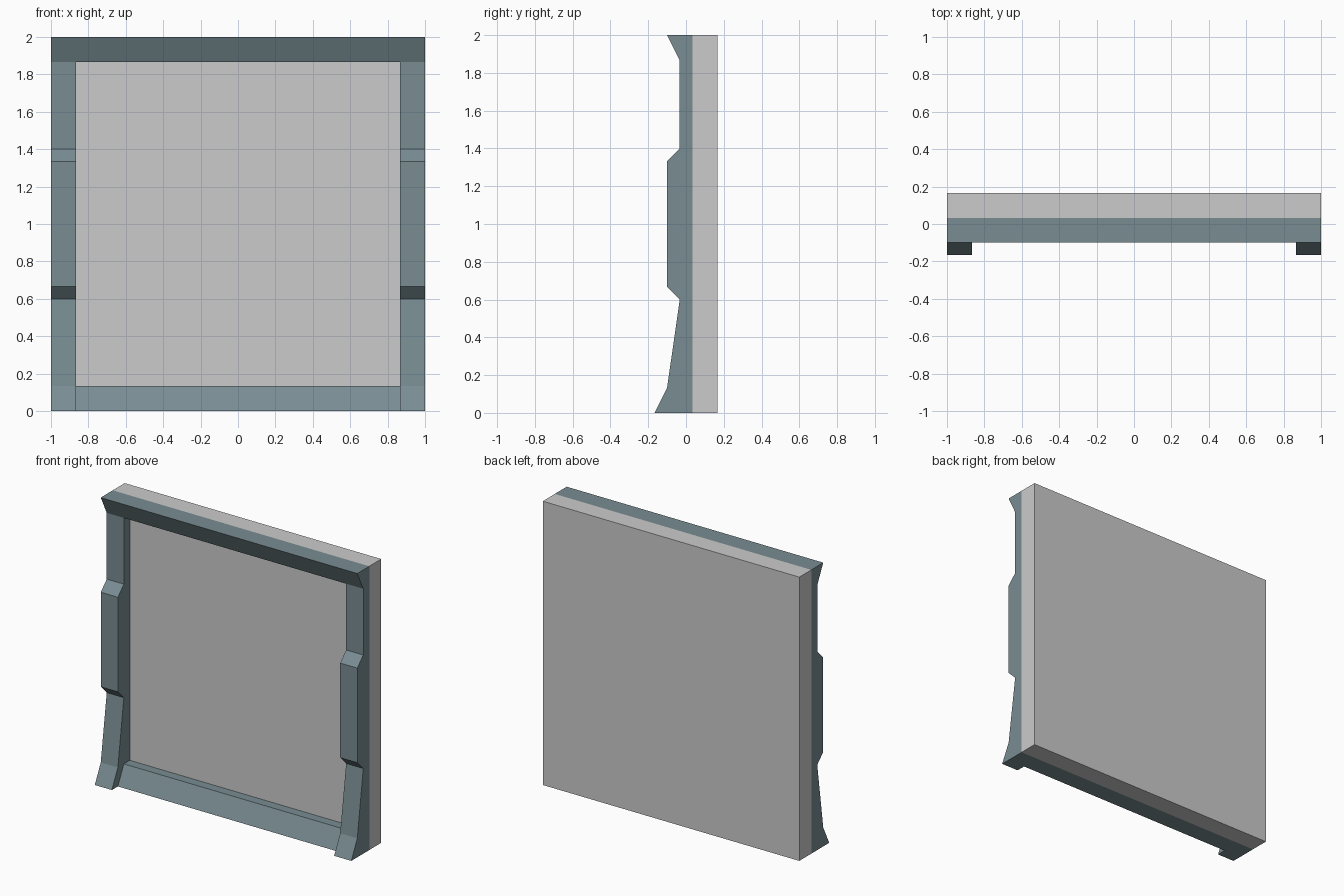
import bpy, bmesh

if "Cube" in bpy.data.objects:
    bpy.data.objects.remove(bpy.data.objects["Cube"])

slate = bpy.data.materials.new("slate_trim")
slate.diffuse_color = (0.19, 0.265, 0.29, 1)
slate.use_nodes = True
slate.node_tree.nodes["Principled BSDF"].inputs["Base Color"].default_value = slate.diffuse_color


def extrude_profile(name, profile, x0, x1, material=None):
    """Sweep a closed (y, z) outline along x from x0 to x1."""
    bm = bmesh.new()
    face = bm.faces.new([bm.verts.new((x0, y, z)) for y, z in profile])
    swept = bmesh.ops.extrude_face_region(bm, geom=[face])["geom"]
    verts = [g for g in swept if isinstance(g, bmesh.types.BMVert)]
    bmesh.ops.translate(bm, verts=verts, vec=(x1 - x0, 0, 0))
    bmesh.ops.recalc_face_normals(bm, faces=bm.faces)
    mesh = bpy.data.meshes.new(name)
    bm.to_mesh(mesh)
    bm.free()
    obj = bpy.data.objects.new(name, mesh)
    bpy.context.collection.objects.link(obj)
    if material:
        mesh.materials.append(material)
    return obj


BACK, SHALLOW, MID, DEEP = 0.0333, -0.0333, -0.1, -0.1667
EDGE = 0.1333          # width of the frame members
INNER = 1 - EDGE

# Plain wall panel behind the frame
extrude_profile("wall_panel",
                [(BACK, 0), (0.1667, 0), (0.1667, 2), (BACK, 2)], -1, 1)

# Side posts with flared foot, raised middle block and flared head
post = [(BACK, 0), (DEEP, 0), (MID, EDGE), (SHALLOW, 0.6), (MID, 0.6667),
        (MID, 1.3333), (SHALLOW, 1.4), (SHALLOW, 2 - EDGE), (MID, 2), (BACK, 2)]
for side, x0 in (("left", -1), ("right", INNER)):
    extrude_profile(f"{side}_post", post, x0, x0 + EDGE, slate)

# Top beam and bottom sill span between the posts
extrude_profile("top_beam",
                [(BACK, 2 - EDGE), (SHALLOW, 2 - EDGE), (MID, 2), (BACK, 2)],
                -INNER, INNER, slate)
extrude_profile("bottom_sill",
                [(BACK, 0), (MID, 0), (SHALLOW, EDGE), (BACK, EDGE)],
                -INNER, INNER, slate)
